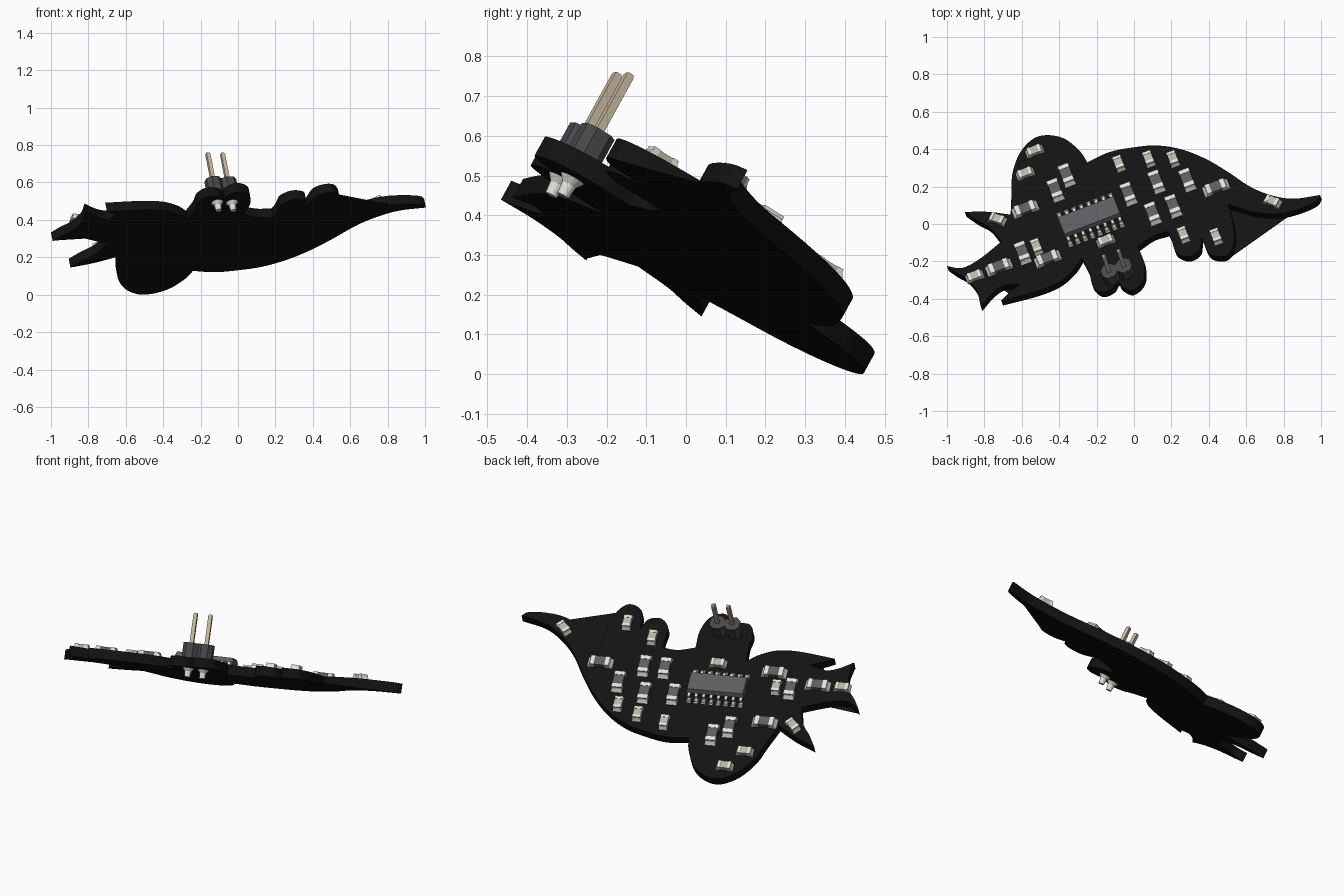
import bpy, bmesh, math
from mathutils import Vector, Matrix

if "Cube" in bpy.data.objects:
    bpy.data.objects.remove(bpy.data.objects["Cube"])

def mat(name, r, g, b):
    m = bpy.data.materials.new(name)
    m.diffuse_color = (r, g, b, 1)
    m.use_nodes = True
    m.node_tree.nodes["Principled BSDF"].inputs["Base Color"].default_value = m.diffuse_color
    return m

BLACK = mat("black board", 0.006, 0.006, 0.006)
GREY = mat("dark grey body", 0.11, 0.11, 0.12)
HEAD = mat("charcoal plastic", 0.065, 0.065, 0.07)
SILVER = mat("bright solder", 0.76, 0.75, 0.69)
CREAM = mat("lamp body", 0.48, 0.45, 0.38)
GOLD = mat("pale gold pin", 0.60, 0.51, 0.36)

# Board plane: z = A + B x - C y, tilted to the back
B, C, T = 0.195, 0.55, 0.055
N = Vector((-B, C, 1)).normalized()
U = Vector((1, 0.38, B - C * 0.38)).normalized()
V = N.cross(U)

# Outline runs in plan, in hundredths; every run ends at a sharp corner
back = [(-25, 33), (-13, 38.5), (0, 41), (12, 42), (25, 40), (38, 35), (50, 28), (62, 20),
        (73, 15.5), (85, 13.5), (99.5, 15.5)]
tail = [(99.5, 15.5), (97, 12), (88, 8), (77, 5.5), (64, 6.5), (50.5, 10.5)]
hind_foot = [(50.5, 10.5), (53, 0), (53.5, -9), (51, -15.5), (46, -17.5), (40, -15.5), (36, -7)]
hind_toe = [(36, -7), (35, -14), (29, -17.5), (22.5, -15), (20, -8), (18, -4)]
belly = [(18, -4), (10, -6.5), (2, -12)]
fore_foot = [(2, -12), (5.5, -21), (5, -30), (-1, -35.5), (-7, -33), (-8.5, -29)]
fore_toe = [(-8.5, -29), (-11, -34), (-17, -36.5), (-22, -33), (-24, -26), (-28, -18)]
jaw = [(-28, -18), (-32, -24), (-40, -31), (-52, -36), (-71, -41)]
mouth = [(-71, -41), (-67, -37), (-61, -32)]
lip = [(-61, -32), (-70, -33), (-76, -37), (-82, -44)]
beak = [(-82, -44), (-84, -36), (-89, -29.5), (-95, -26), (-100, -22.5)]
nose = [(-100, -22.5), (-92, -23.5), (-83, -19), (-71, -9.5)]
horn_low = [(-71, -9.5), (-77, -2), (-84, 2), (-90.5, 6.5)]
horn_top = [(-90.5, 6.5), (-78, 6.5), (-66, 5)]
frill = [(-66, 5), (-65.5, 16), (-65, 27), (-61, 38), (-54, 45.5), (-46, 47.5), (-37, 45.5),
         (-29, 39), (-25, 33)]

def smooth(run, steps=6):
    p = [Vector(q) / 100 for q in run]
    p = [2 * p[0] - p[1]] + p + [2 * p[-1] - p[-2]]
    out = []
    for i in range(1, len(p) - 2):
        a, b, c, d = p[i - 1:i + 3]
        for k in range(steps):
            t = k / steps
            out.append(0.5 * (2 * b + (c - a) * t + (2 * a - 5 * b + 4 * c - d) * t * t
                              + (3 * b - a - 3 * c + d) * t ** 3))
    return out

outline = []
for run in (back, tail, hind_foot, hind_toe, belly, fore_foot, fore_toe, jaw, mouth, lip,
            beak, nose, horn_low, horn_top, frill):
    outline += smooth(run)
A = -min(B * p.x - C * p.y - T * N.z for p in outline)

def on_board(x, y):
    return Vector((x, y, A + B * x - C * y))

def frame(x, y, turn=0):
    m = Matrix((U, V, N)).transposed().to_4x4()
    return Matrix.Translation(on_board(x, y)) @ m @ Matrix.Rotation(math.radians(turn), 4, 'Z')

def finish(bm, name, mats):
    bmesh.ops.recalc_face_normals(bm, faces=bm.faces)
    me = bpy.data.meshes.new(name)
    bm.to_mesh(me)
    bm.free()
    for m in mats:
        me.materials.append(m)
    return me

def place(name, me, m):
    ob = bpy.data.objects.new(name, me)
    bpy.context.collection.objects.link(ob)
    ob.matrix_world = m
    return ob

def prism(bm, low, high, z0, z1, mi=0):
    """Closed solid between two rings with equal point counts."""
    a = [bm.verts.new((x, y, z0)) for x, y in low]
    b = [bm.verts.new((x, y, z1)) for x, y in high]
    n = len(a)
    fs = [bm.faces.new(a[::-1]), bm.faces.new(b)]
    fs += [bm.faces.new((a[i], a[(i + 1) % n], b[(i + 1) % n], b[i])) for i in range(n)]
    for f in fs:
        f.material_index = mi

def rect(x0, x1, w, y=0):
    return [(x0, y - w), (x1, y - w), (x1, y + w), (x0, y + w)]

def ring(x, r, n):
    return [(x + r * math.cos(math.tau * (i + .5) / n), r * math.sin(math.tau * (i + .5) / n))
            for i in range(n)]

# Dinosaur-shaped board
bm = bmesh.new()
top = [bm.verts.new(on_board(*p)) for p in outline]
low = [bm.verts.new(v.co - N * T) for v in top]
n = len(top)
bm.faces.new(top)
bm.faces.new(low[::-1])
for i in range(n):
    bm.faces.new((top[i], top[(i + 1) % n], low[(i + 1) % n], low[i]))
bmesh.ops.triangulate(bm, faces=[f for f in bm.faces if len(f.verts) > 4])
place("board", finish(bm, "board", [BLACK]), Matrix())

# Two-ended chip part: body, end caps, solder wedges
def chip(name, length, width, height, body):
    bm = bmesh.new()
    h, w, s = length / 2, width / 2, length * 0.16
    prism(bm, rect(-h * .58, h * .58, w), rect(-h * .58, h * .58, w), 0.003, height, 0)
    for k in (-1, 1):
        a = rect(k * h * .55, k * h, w * 1.02)
        prism(bm, a, a, 0, height + .002, 1)
        prism(bm, rect(k * h, k * (h + s), w * 1.1), rect(k * h, k * (h + s * .15), w * .95),
              0, height * .75, 1)
    return finish(bm, name, [body, SILVER])

resistor = chip("resistor", 0.108, 0.058, 0.028, GREY)
lamp = chip("lamp", 0.074, 0.046, 0.028, CREAM)
resistors = [(-36, 26, 90), (-42, 18, 90), (-58, 7.5, 0), (-59.5, -15.5, 90), (-46, -19, 0),
             (-72, -23.5, 0), (-3, 16, 90), (12, 22.5, 90), (28.5, 23.5, 90), (10, 5.5, 90),
             (21, 9.5, 90), (44, 19, 0)]
lamps = [(-53, 38.5, 0), (-58, 26.5, 0), (-73, 2, -43), (-85, -28.5, 0), (-8, 32, 90),
         (8, 34.5, 90), (21, 34.5, 90), (26.5, -6, 90), (44, -7, 90), (74, 11.5, -45),
         (-52, -12.5, 90), (-15, -9.5, 0)]
for label, me, spots in (("resistor", resistor, resistors), ("lamp", lamp, lamps)):
    for i, (x, y, r) in enumerate(spots):
        place(f"{label}_{i + 1}", me, frame(x / 100, y / 100, r))

# Main chip with eight bent legs on each side
bm = bmesh.new()
prism(bm, rect(-.158, .158, .06), rect(-.165, .165, .066), .008, .03)
prism(bm, rect(-.165, .165, .066), rect(-.158, .158, .056), .03, .054)
ic = frame(-.232, .022)
place("main_chip", finish(bm, "main_chip", [GREY]), ic)
bm = bmesh.new()
for i in range(8):
    x = (i - 3.5) * .042
    for k in (-1, 1):
        for y, hw, z0, z1 in ((.073, .010, .024, .031), (.083, .004, .003, .031),
                              (.094, .012, 0, .008)):
            r = rect(x - .008, x + .008, hw, k * y)
            prism(bm, r, r, z0, z1)
        prism(bm, rect(x - .012, x + .012, .018, k * .094),
              rect(x - .008, x + .008, .008, k * .09), 0, .01)
place("chip_legs", finish(bm, "chip_legs", [SILVER]), ic)

# Two-pin header: eight-sided housings, square pins, solder cones underneath
hd = frame(-.081, -.275)
housing, pins, cones = bmesh.new(), bmesh.new(), bmesh.new()
for x in (-.042, .042):
    c, h = .022, .042
    octo = [(x - h, -h + c), (x - h + c, -h), (x + h - c, -h), (x + h, -h + c),
            (x + h, h - c), (x + h - c, h), (x - h + c, h), (x - h, h - c)]
    prism(housing, octo, octo, 0, .083)
    r = rect(x - .0107, x + .0107, .0107)
    tip = rect(x - .007, x + .007, .007)
    prism(pins, r, r, -.10, .243)
    prism(pins, r, tip, .243, .251)
    prism(cones, ring(x, .033, 16), ring(x, .019, 16), -T, -T - .018)
    prism(cones, ring(x, .019, 16), ring(x, .016, 16), -T - .018, -T - .05)
place("header_housing", finish(housing, "header_housing", [HEAD]), hd)
place("header_pins", finish(pins, "header_pins", [GOLD]), hd)
place("solder_cones", finish(cones, "solder_cones", [SILVER]), hd)
